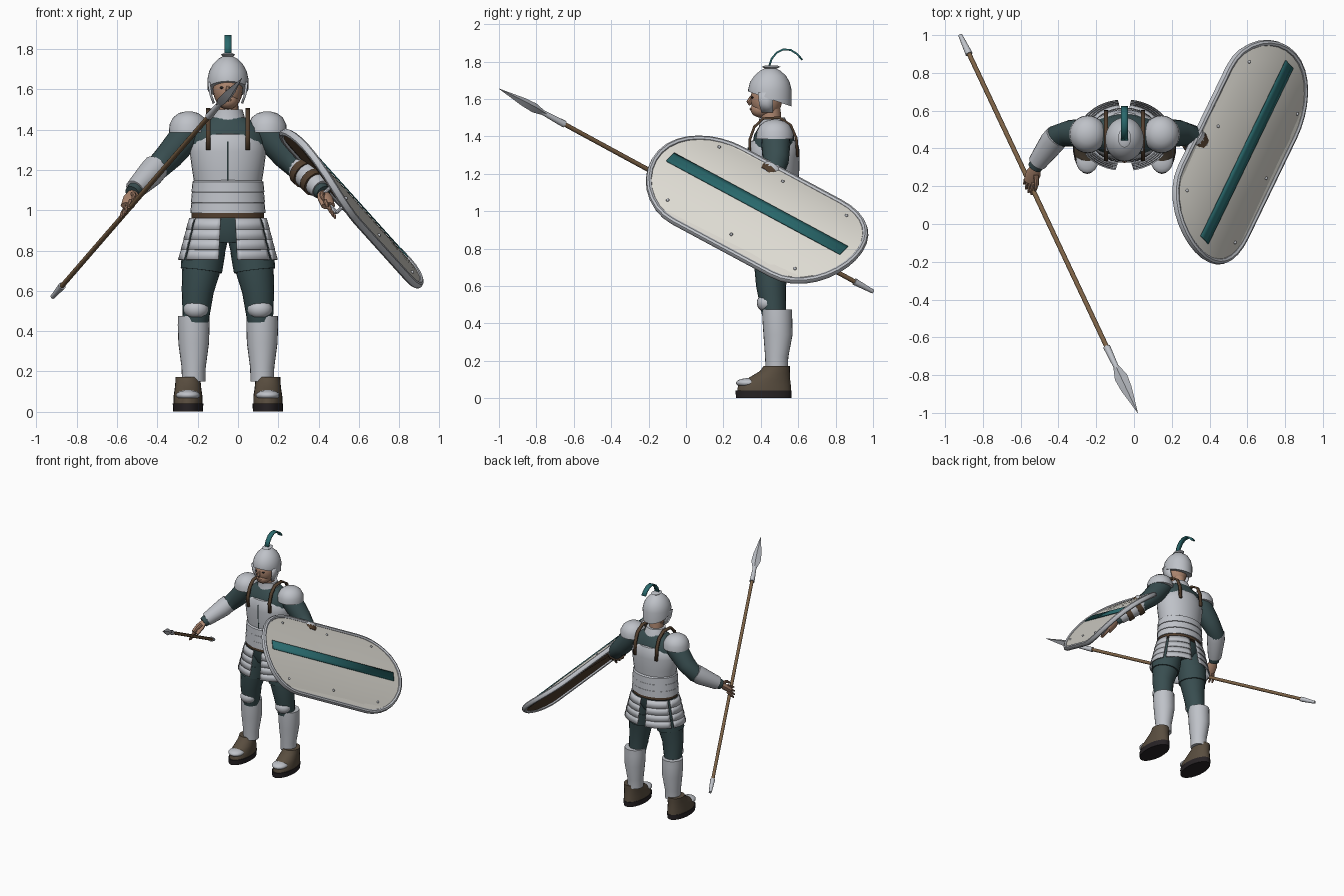
import bpy, bmesh
from math import sin, cos, pi, radians, sqrt
from mathutils import Vector as V

if "Cube" in bpy.data.objects:
    bpy.data.objects.remove(bpy.data.objects["Cube"])


def material(name, *rgb):
    m = bpy.data.materials.new(name)
    m.use_nodes = True
    m.diffuse_color = (*rgb, 1)
    m.node_tree.nodes["Principled BSDF"].inputs["Base Color"].default_value = (*rgb, 1)
    return m


METAL = material("pale_steel", .52, .54, .58)
CREAM = material("cream_paint", .72, .70, .64)
TEAL = material("bright_teal", .022, .14, .15)
CLOTH = material("dark_teal_cloth", .04, .075, .08)
BOOT = material("boot_leather", .10, .075, .05)
SOLE = material("dark_sole", .02, .016, .018)
WOOD = material("wood", .20, .12, .06)
SKIN = material("skin", .42, .24, .16)
STRAP = material("strap_leather", .085, .05, .028)

CX, CY = -.05, .47      # body axis


def finish(name, bm, mat, angle=40):
    bmesh.ops.recalc_face_normals(bm, faces=bm.faces)
    me = bpy.data.meshes.new(name)
    bm.to_mesh(me)
    bm.free()
    me.materials.append(mat)
    me.shade_smooth()
    me.set_sharp_from_angle(angle=radians(angle))
    ob = bpy.data.objects.new(name, me)
    bpy.context.collection.objects.link(ob)
    return ob


def skin(name, rings, mat, closed=True, caps=True, loop=False):
    """Bridge equal-length rings of points."""
    bm = bmesh.new()
    rows = [[bm.verts.new(p) for p in r] for r in rings]
    n = len(rows[0])
    for a, b in zip(rows, rows[1:] + (rows[:1] if loop else [])):
        for i in range(n if closed else n - 1):
            j = (i + 1) % n
            bm.faces.new((a[i], a[j], b[j], b[i]))
    if caps and closed and not loop:
        bm.faces.new(rows[0])
        bm.faces.new(rows[-1])
    return finish(name, bm, mat)


def loft(name, x, sections, mat, seg=24, drop=0):
    """Stack of level ellipses: (y, z, rx, ry). Drop tilts the lowest one."""
    rings = []
    for k, (y, z, rx, ry) in enumerate(sections):
        rings.append([V((x + rx * cos(t), y + ry * sin(t), z - (drop * sin(t) if k == 0 else 0)))
                      for t in (2 * pi * i / seg for i in range(seg))])
    return skin(name, rings, mat)


def limb(name, pts, radii, mat, seg=14, flat=1.0, loop=False):
    """Tube along a path; flat squashes the second cross axis."""
    pts = [V(p) for p in pts]
    whole = (pts[-1] - pts[0]).normalized()
    ref = V((1, 0, 0)) if abs(whole.z) > .9 else V((0, 0, 1))
    rings = []
    for i, p in enumerate(pts):
        t = (pts[min(i + 1, len(pts) - 1)] - pts[max(i - 1, 0)]).normalized()
        if loop:
            t = (pts[(i + 1) % len(pts)] - pts[i - 1]).normalized()
        a = ref.cross(t).normalized()
        b = t.cross(a)
        r = radii[i] if isinstance(radii, (list, tuple)) else radii
        rings.append([p + a * r * cos(q) + b * r * flat * sin(q)
                      for q in (2 * pi * k / seg for k in range(seg))])
    return skin(name, rings, mat, loop=loop)


def ball(name, centre, size, mat, seg=16):
    bm = bmesh.new()
    bmesh.ops.create_uvsphere(bm, u_segments=seg, v_segments=seg // 2 + 1, radius=1)
    bmesh.ops.scale(bm, vec=size, verts=bm.verts)
    bmesh.ops.translate(bm, vec=centre, verts=bm.verts)
    return finish(name, bm, mat, 60)


def thicken(ob, t):
    ob.modifiers.new("thickness", 'SOLIDIFY').thickness = t
    ob.modifiers["thickness"].offset = 0


def ribbon(name, x, path, width, mat, t=.008):
    """Flat band following a path in the y-z plane."""
    ob = skin(name, [[V((x - width / 2, y, z)), V((x + width / 2, y, z))] for y, z in path],
              mat, closed=False)
    thicken(ob, t)


# Torso clothing and armour
loft("tunic", CX, [(CY, .84, .10, .09), (CY, .9, .16, .115), (CY, 1.0, .165, .12), (CY, 1.2, .17, .12),
                   (CY, 1.34, .19, .12), (CY, 1.41, .175, .105), (CY, 1.46, .09, .075)], CLOTH)
loft("cuirass", CX, [(CY, 1.12, .165, .128), (CY, 1.2, .178, .135), (CY, 1.29, .19, .138),
                     (CY, 1.34, .18, .135), (CY, 1.375, .14, .122), (CY, 1.385, .10, .10)], METAL, 32)
limb("cuirass_seam", [(CX, CY - .128, 1.13), (CX, CY - .137, 1.25), (CX, CY - .136, 1.34)], .004, CLOTH, 6)
for i in range(3):
    z = .985 + i * .053
    loft(f"waist_band_{i}", CX, [(CY, z, .187 - i * .003, .146), (CY, z + .05, .182 - i * .003, .143),
                                 (CY, z + .058, .165, .13)], METAL, 32)
loft("belt", CX, [(CY, .962, .18, .14), (CY, .985, .18, .14)], STRAP, 32)
loft("gorget", CX, [(CY, 1.42, .10, .09), (CY, 1.455, .085, .08), (CY - .01, 1.50, .072, .068)], METAL)

# Head, helmet and plume
HY = .43
loft("neck", CX, [(.46, 1.42, .055, .055), (.45, 1.55, .05, .055)], SKIN)
ball("head", (CX, HY, 1.60), (.074, .085, .10), SKIN, 20)
ball("jaw", (CX, HY - .03, 1.545), (.052, .055, .045), SKIN)
limb("nose", [(CX, HY - .08, 1.615), (CX, HY - .094, 1.585), (CX, HY - .085, 1.568)],
     [.007, .014, .008], SKIN, 8)
ball("lips", (CX, HY - .083, 1.546), (.02, .008, .006), SKIN, 10)
loft("helmet", CX, [(.448, 1.60, .101, .116), (.448, 1.65, .102, .116), (.448, 1.69, .093, .106),
                    (.45, 1.725, .074, .084), (.45, 1.752, .047, .053), (.452, 1.768, .015, .02)],
     METAL, 32, drop=.04)
loft("helmet_finial", CX, [(.455, 1.762, .025, .03), (.455, 1.772, .035, .05), (.455, 1.78, .02, .03)], METAL, 16)
ribbon("plume", CX, [(.445, 1.775), (.458, 1.815), (.485, 1.848), (.52, 1.865), (.56, 1.862),
                     (.595, 1.84), (.622, 1.808)], .036, TEAL, .01)

# Armour skirt of overlapping curved strips
def skirt_panel(name, a0, a1):
    for i in range(4):
        z, g = .96 - i * .05, i * .013
        rows = []
        for zz, e in ((z, 0), (z - .056, .017)):
            angles = [radians(a0 + (a1 - a0) * k / 8) for k in range(9)]
            rows.append([V((CX + (.188 + g + e) * sin(a), CY - (.145 + g * .6 + e) * cos(a), zz))
                         for a in angles])
        thicken(skin(f"{name}_{i}", rows, METAL, closed=False), .008)


# Paired parts
for side, s in (("left", 1), ("right", -1)):
    def at(off, y, z):
        return V((CX + s * off, y, z))

    for part, a0, a1 in (("front", 11, 58), ("side", 64, 114), ("back", 120, 172)):
        skirt_panel(f"{side}_{part}_skirt_strip", s * a0, s * a1)

    # Leg
    limb(f"{side}_thigh", [at(.085, .47, .93), at(.115, .465, .82), at(.13, .46, .72), at(.15, .455, .6),
                           at(.16, .47, .45)], [.10, .105, .097, .08, .064], CLOTH, 20)
    limb(f"{side}_breeches_hem", [at(.12, .465, .80), at(.132, .46, .70)], [.108, .103], CLOTH, 20)
    loft(f"{side}_greave", CX + s * .17, [(.485, .15, .058, .06), (.485, .22, .06, .062),
         (.492, .34, .076, .078), (.488, .43, .079, .08), (.488, .475, .078, .08)], METAL)
    ball(f"{side}_knee_cop", at(.158, .43, .51), (.062, .052, .05), METAL)
    # Foot
    fx = CX + s * .198
    loft(f"{side}_sole", fx, [(.415, 0, .074, .148), (.415, .04, .076, .15)], SOLE)
    loft(f"{side}_boot", fx, [(.418, .035, .072, .145), (.42, .075, .072, .14), (.45, .115, .066, .105),
                              (.475, .145, .063, .08), (.485, .172, .062, .07)], BOOT)
    ball(f"{side}_toe_cap", (fx, .335, .082), (.06, .068, .026), METAL)

    # Shoulder, arm and bracer
    loft(f"{side}_pauldron", CX + s * .195, [(.475, 1.385, .098, .10), (.475, 1.425, .095, .098),
         (.475, 1.46, .077, .08), (.475, 1.482, .048, .05), (.475, 1.49, .015, .015)], METAL)
    limb(f"{side}_arm", [at(.17, .48, 1.42), at(.215, .48, 1.36), at(.29, .48, 1.27), at(.36, .465, 1.2),
                         at(.41, .40, 1.15), at(.475, .30, 1.085)],
         [.075, .078, .07, .06, .052, .038], CLOTH, 18)
    limb(f"{side}_bracer", [at(.355, .465, 1.215), at(.385, .43, 1.18), at(.462, .325, 1.103)],
         [.066, .067, .05], METAL, 18)
    # Hand
    reach = at(.53, .14, .95) - at(.475, .30, 1.085)
    reach.normalize()
    across = reach.cross(V((s * .8, 0, .6))).normalized()
    if across.z > 0:
        across = -across
    wrist = at(.47, .305, 1.09)
    limb(f"{side}_palm", [wrist, wrist + reach * .05, wrist + reach * .11], [.026, .04, .036], SKIN, 12, .6)
    curl = V((s * .3, 0, -.3))
    for i in range(4):
        base = wrist + reach * .095 + across * (i - 1.5) * .019
        tip = base + reach * (.085 - .01 * abs(i - 1.5)) + across * (i - 1.5) * .01
        limb(f"{side}_finger_{i}", [base, (base + tip) / 2 + curl * .02, tip], [.011, .010, .006], SKIN, 8)
    thumb = wrist + reach * .04 - across * .025
    limb(f"{side}_thumb", [thumb, thumb + reach * .04 - across * .03, thumb + reach * .08 - across * .035],
         [.014, .012, .007], SKIN, 8)

    # Helmet cheek guard, eye, shoulder harness
    rows = [[at(x, y, z) for y in (.385 + d, .43, .465)]
            for x, z, d in ((.094, 1.635, 0), (.086, 1.575, .005), (.07, 1.53, .02))]
    thicken(skin(f"{side}_cheek_guard", rows, METAL, closed=False), .012)
    ball(f"{side}_eye", at(.03, HY - .074, 1.608), (.012, .008, .006), SOLE, 10)
    ribbon(f"{side}_harness", CX + s * .098, [(.342, 1.30), (.34, 1.38), (.365, 1.45), (.41, 1.495),
           (.50, 1.50), (.56, 1.46), (.59, 1.39), (.597, 1.29)], .022, STRAP, .014)

# Spear
BUTT, TIP = V((-.92, 1.0, .57)), V((.02, -1.0, 1.655))


def along(t):
    return BUTT.lerp(TIP, t)


limb("spear_shaft", [along(.04), along(.84)], .0125, WOOD, 12)
limb("spear_butt", [along(0), along(.05)], [.011, .019], METAL, 12)
limb("spear_socket", [along(.825), along(.90)], [.019, .012], METAL, 12)
limb("spear_blade", [along(.87), along(.905), along(.935), along(1)], [.01, .035, .03, .001], METAL, 4, .75)

# Shield: stadium outline bowed across its short axis
CENTRE = V((.57, .38, 1.015))
OUT = V((.745, 0, .667)).normalized()
LONG = V((.45, .93, -.50)).normalized()
SHORT = OUT.cross(LONG).normalized()
W, STRAIGHT = .315, .325


def on_shield(u, v, h=0):
    return CENTRE + LONG * u + SHORT * v + OUT * (h - .03 + .055 * (1 - (v / W) ** 2))


edge = []
for end in (1, -1):
    for i in range(17):
        a = -pi / 2 + pi * i / 16
        edge.append((end * (STRAIGHT + W * cos(a)), end * W * sin(a)))
for name, h, mat in (("shield_face", .008, CREAM), ("shield_back", -.008, STRAP)):
    skin(name, [[on_shield(u * k, v * k, h) for u, v in edge] for k in (1, .85, .7, .5, .3, .1)], mat)
outline = [on_shield(u, v) for u, v in edge]
rim_rings = []
for i, p in enumerate(outline):
    t = (outline[(i + 1) % len(outline)] - outline[i - 1]).normalized()
    a = OUT.cross(t).normalized()
    b = t.cross(a)
    rim_rings.append([p + a * .017 * cos(q) + b * .02 * sin(q) for q in (pi * k / 4 for k in range(8))])
skin("shield_rim", rim_rings, METAL, loop=True)
stripe = skin("shield_stripe", [[on_shield(u, v, .013) for v in (-.036, -.012, .012, .036)]
                                for u in (-.573, 0, .573)], TEAL, closed=False)
thicken(stripe, .006)
for i, u in enumerate((-.42, 0, .42)):
    for j, v in enumerate((-.235, .235)):
        ball(f"shield_rivet_{i}_{j}", on_shield(u, v, .01), (.009, .009, .009), METAL, 8)

# Shield arm straps and grip
up, low = V((.315, .45, 1.195)), V((.412, .325, 1.103))
for i, t in enumerate((.12, .6)):
    p, d = up.lerp(low, t), (low - up) * .11
    limb(f"shield_arm_strap_{i}", [p - d, p + d], .074 - .014 * t, STRAP, 16)
grip = V((.45, .24, 1.03))
limb("shield_grip", [grip - SHORT * .07, grip + SHORT * .07], .01, METAL, 8)
for e in (-1, 1):
    p = grip + SHORT * .07 * e
    limb("shield_grip_post", [p, p + OUT * .09], .009, METAL, 8)
